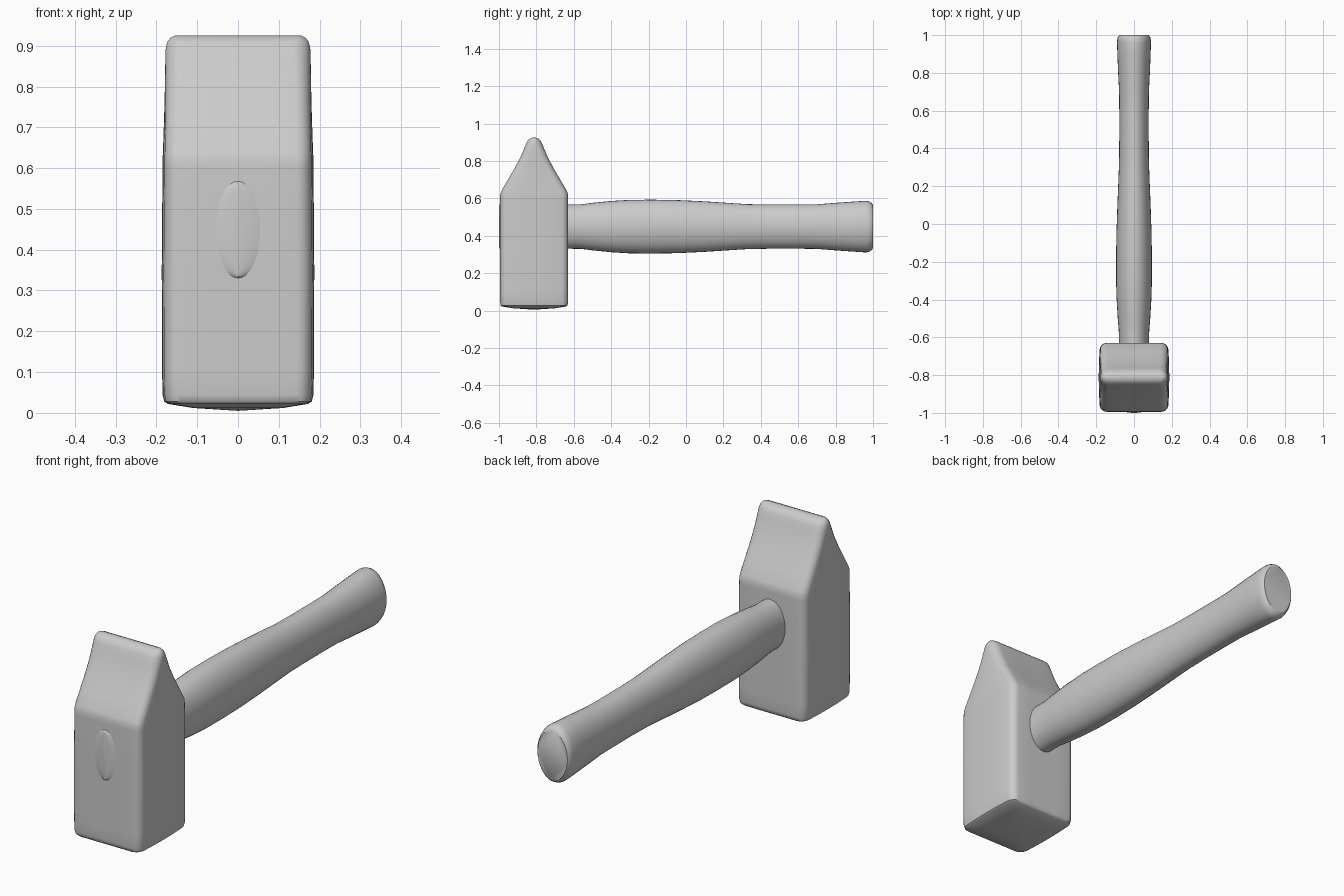
import bpy, bmesh, math

if "Cube" in bpy.data.objects:
    bpy.data.objects.remove(bpy.data.objects["Cube"])


def loft(name, rings, tip=None, angle=40):
    """Skin closed rings; the first end may close to a list of tip points."""
    bm = bmesh.new()
    vr = [[bm.verts.new(p) for p in r] for r in rings]
    n = len(vr[0])
    for a, b in zip(vr, vr[1:]):
        for i in range(n):
            j = (i + 1) % n
            bm.faces.new((a[i], a[j], b[j], b[i]))
    bm.faces.new(vr[-1])
    if tip:
        t = bm.verts.new(tip)
        for i in range(n):
            bm.faces.new((vr[0][i], t, vr[0][(i + 1) % n]))
    else:
        bm.faces.new(vr[0][::-1])
    bmesh.ops.recalc_face_normals(bm, faces=bm.faces[:])
    me = bpy.data.meshes.new(name)
    bm.to_mesh(me)
    bm.free()
    ob = bpy.data.objects.new(name, me)
    bpy.context.collection.objects.link(ob)
    bpy.ops.object.select_all(action='DESELECT')
    ob.select_set(True)
    bpy.context.view_layer.objects.active = ob
    bpy.ops.object.shade_smooth_by_angle(angle=math.radians(angle))
    return ob


def head_ring(z, hx, hy, r=0.035):
    """Rounded rectangle with slightly bulging cheeks."""
    r = min(r, hy * 0.9, hx * 0.9)
    pts = []
    for k, (sx, sy) in enumerate([(1, 1), (-1, 1), (-1, -1), (1, -1)]):
        for s in range(6):
            a = math.radians(90 * k + 18 * s)
            pts.append((sx * (hx - r) + r * math.cos(a),
                        sy * (hy - r) + r * math.sin(a)))
    full = []
    for i, p in enumerate(pts):
        full.append(p)
        if i % 6 == 5:
            q = pts[(i + 1) % len(pts)]
            full += [(p[0] + (q[0] - p[0]) * t / 4,
                      p[1] + (q[1] - p[1]) * t / 4) for t in (1, 2, 3)]
    return [(x * (0.96 + 0.04 * (1 - (y / hy) ** 2)), HEAD_Y + y, z)
            for x, y in full]


# Head: domed striking face, straight body, wedge-shaped peen
HEAD_Y = -0.812
head = [(0.012, 0.11, 0.11), (0.022, 0.172, 0.172), (0.028, 0.181, 0.179),
        (0.045, 0.185, 0.182), (0.10, 0.186, 0.182), (0.35, 0.187, 0.182),
        (0.60, 0.185, 0.182), (0.622, 0.185, 0.181), (0.64, 0.184, 0.175),
        (0.70, 0.182, 0.140), (0.76, 0.180, 0.105), (0.82, 0.179, 0.073),
        (0.87, 0.178, 0.052), (0.895, 0.177, 0.042), (0.910, 0.173, 0.033),
        (0.920, 0.165, 0.021), (0.925, 0.155, 0.008)]
loft("hammer_head", [head_ring(*s) for s in head], (0, HEAD_Y, 0.005))

# Handle: oval sections (y, half width, half height) from head to butt
sections = [(-0.985, 0.085, 0.122), (-0.63, 0.079, 0.118),
            (-0.56, 0.081, 0.119), (-0.50, 0.086, 0.127),
            (-0.40, 0.092, 0.137), (-0.30, 0.095, 0.143),
            (-0.18, 0.095, 0.144), (-0.05, 0.093, 0.142),
            (0.10, 0.088, 0.135), (0.22, 0.083, 0.127), (0.33, 0.079, 0.120),
            (0.45, 0.078, 0.118), (0.60, 0.078, 0.118), (0.70, 0.079, 0.119),
            (0.80, 0.084, 0.127), (0.90, 0.088, 0.134), (0.96, 0.090, 0.138),
            (0.975, 0.089, 0.136), (0.99, 0.086, 0.129), (1.0, 0.078, 0.116)]
N = 32
rings = [[(hx * math.cos(2 * math.pi * i / N), y,
           0.449 + hz * math.sin(2 * math.pi * i / N)) for i in range(N)]
         for y, hx, hz in sections]
# The eye end is spread into a low vertical ridge
ridge = [(x * 0.12, -1.0, 0.449 + (z - 0.449) * 0.93) for x, y, z in rings[0]]
mid = [(x * 0.6, -0.995, 0.449 + (z - 0.449) * 0.97) for x, y, z in rings[0]]
loft("handle", [ridge, mid] + rings)
